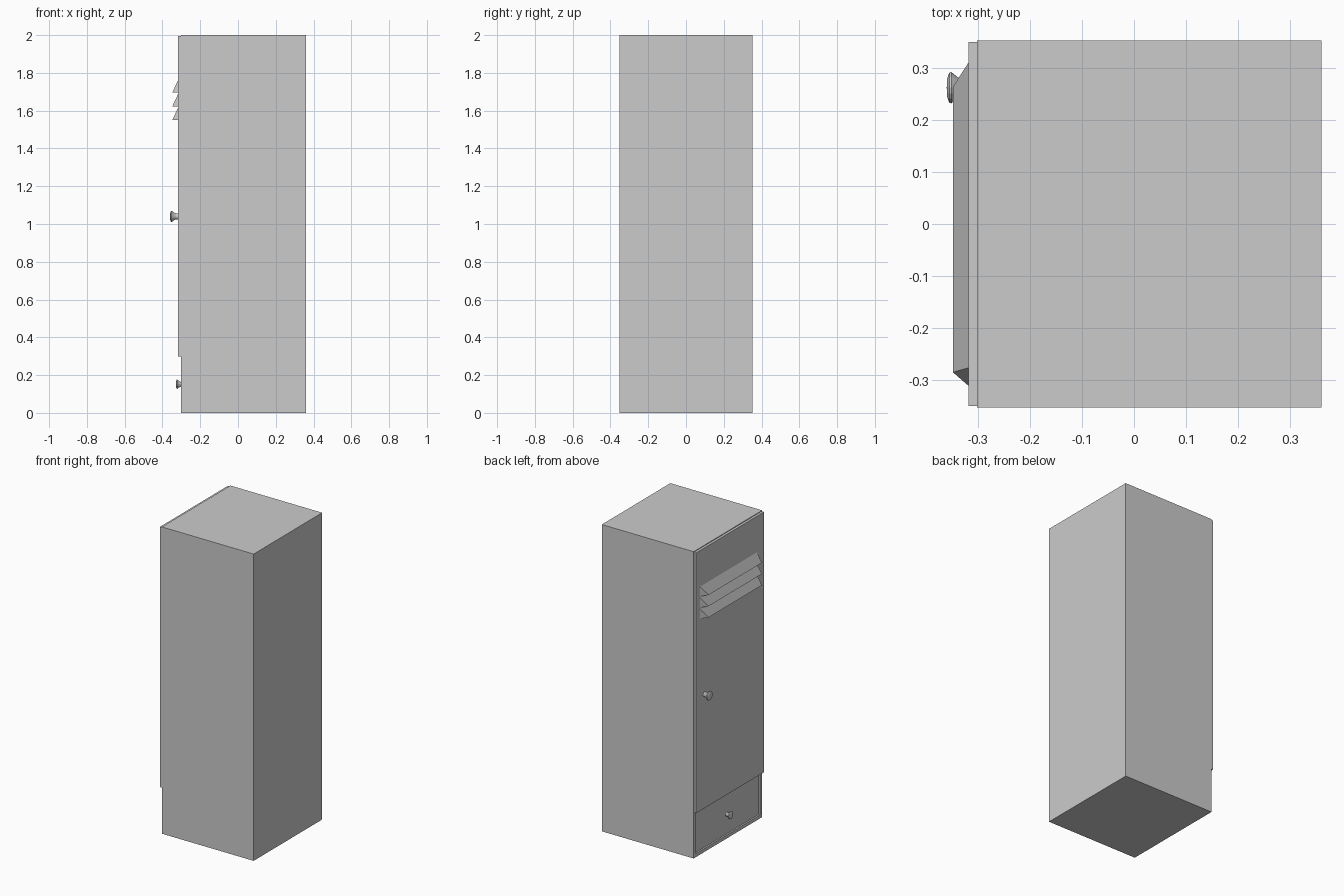
import bpy, bmesh, math

if "Cube" in bpy.data.objects:
    bpy.data.objects.remove(bpy.data.objects["Cube"])


def make_object(name, bm):
    bmesh.ops.recalc_face_normals(bm, faces=bm.faces)
    mesh = bpy.data.meshes.new(name)
    bm.to_mesh(mesh)
    bm.free()
    obj = bpy.data.objects.new(name, mesh)
    bpy.context.collection.objects.link(obj)
    return obj


def box(name, x, y, z):
    bm = bmesh.new()
    bmesh.ops.create_cube(bm, size=1)
    for v in bm.verts:
        v.co = [lo + (c + 0.5) * (hi - lo) for c, (lo, hi) in zip(v.co, (x, y, z))]
    return make_object(name, bm)


def louver(name, z):
    # wedge with slanted ends: upper edge, outer lip, lower back edge
    rows = [(-0.317, z + 0.066, -0.276, 0.312),
            (-0.348, z, -0.285, 0.264),
            (-0.317, z, -0.312, 0.312)]
    bm = bmesh.new()
    a = [bm.verts.new((x, y0, h)) for x, h, y0, y1 in rows]
    b = [bm.verts.new((x, y1, h)) for x, h, y0, y1 in rows]
    bm.faces.new(a)
    bm.faces.new(b)
    for i in range(3):
        j = (i + 1) % 3
        bm.faces.new((a[i], a[j], b[j], b[i]))
    return make_object(name, bm)


def knob(name, location, scale, sides=16):
    # turned profile: (radius, distance from the panel)
    profile = [(0, 0), (0.016, 0), (0.015, 0.01), (0.021, 0.022),
               (0.030, 0.033), (0.029, 0.037), (0.018, 0.041), (0, 0.042)]
    bm = bmesh.new()
    verts = [bm.verts.new((-h * scale, r * scale, 0)) for r, h in profile]
    edges = [bm.edges.new(p) for p in zip(verts, verts[1:])]
    bmesh.ops.spin(bm, geom=verts + edges, cent=(0, 0, 0), axis=(1, 0, 0),
                   angle=math.tau, steps=sides)
    bmesh.ops.remove_doubles(bm, verts=bm.verts, dist=1e-5)
    obj = make_object(name, bm)
    obj.location = location
    return obj


# Cabinet with a shallow drawer opening
cabinet = box("cabinet", (-0.302, 0.36), (-0.353, 0.353), (0, 2))
cutter = box("drawer_opening_cutter", (-0.4, -0.27), (-0.33, 0.33), (0.022, 0.295))
cutter.hide_render = True
cutter.hide_set(True)
cut = cabinet.modifiers.new("drawer_opening", "BOOLEAN")
cut.operation = "DIFFERENCE"
cut.solver = "EXACT"
cut.object = cutter

# Drawer front, set slightly back in its frame
box("drawer_front", (-0.294, -0.265), (-0.328, 0.328), (0.024, 0.294))
knob("drawer_knob", (-0.294, 0, 0.152), 0.82)

# Door with vents and knob
box("door", (-0.318, -0.301), (-0.35, 0.35), (0.298, 1.995))
for i in range(3):
    louver(f"vent_louver_{i + 1}", 1.55 + i * 0.073)
knob("door_knob", (-0.318, 0.262, 1.04), 1.0)
